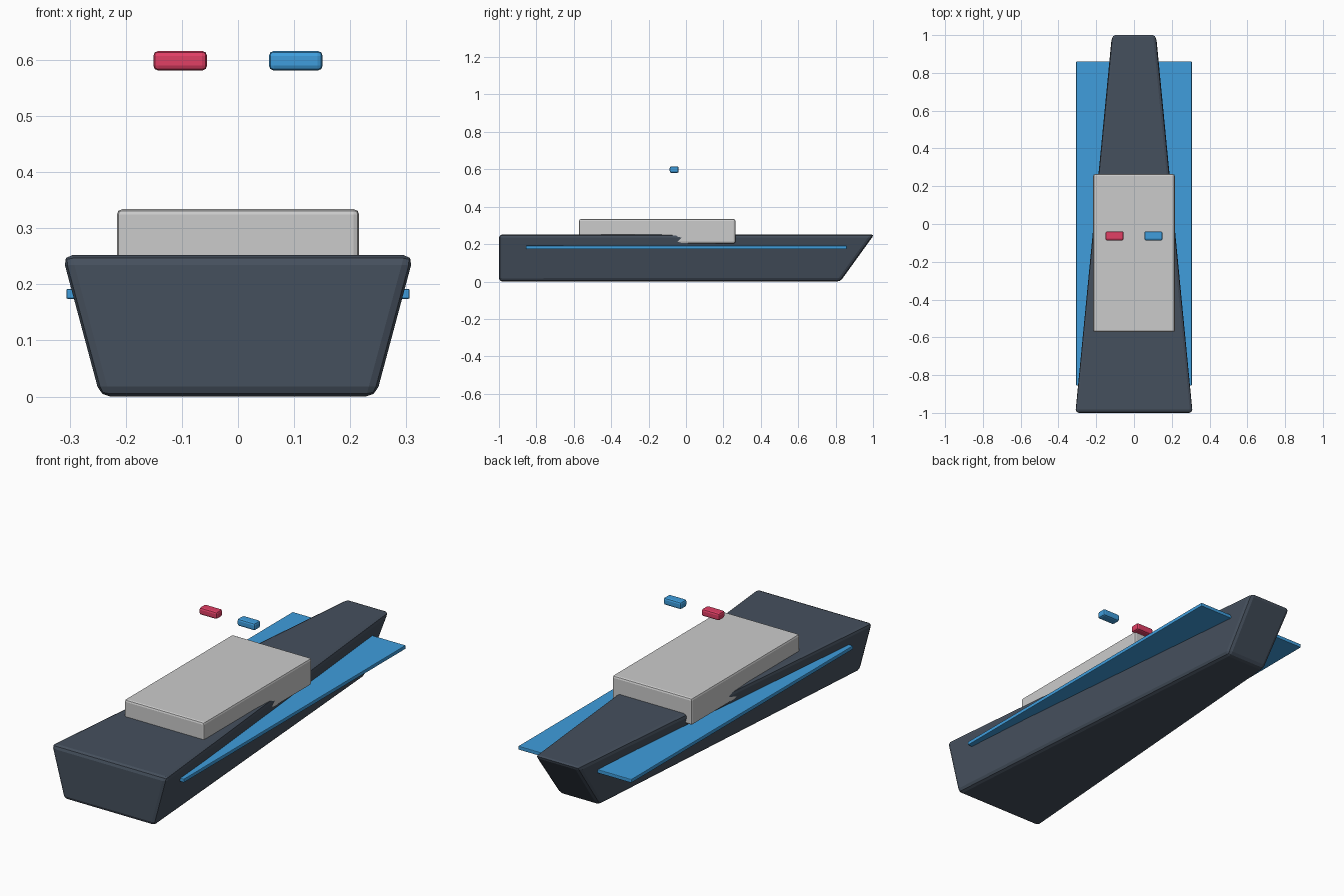
import bpy
import bmesh

if "Cube" in bpy.data.objects:
    bpy.data.objects.remove(bpy.data.objects["Cube"])


def material(name, color):
    mat = bpy.data.materials.new(name)
    mat.diffuse_color = (*color, 1)
    mat.use_nodes = True
    mat.node_tree.nodes["Principled BSDF"].inputs["Base Color"].default_value = mat.diffuse_color
    return mat


def box(name, low, high, bevel, mat=None, shape=None):
    """Bevelled box between two corners; shape may move each corner."""
    mesh = bpy.data.meshes.new(name)
    bm = bmesh.new()
    bmesh.ops.create_cube(bm, size=2)
    for v in bm.verts:
        if shape:
            v.co = shape(*v.co)
        else:
            v.co = [h if c > 0 else l for c, l, h in zip(v.co, low, high)]
    bmesh.ops.bevel(bm, geom=bm.edges[:], offset=bevel, segments=2,
                    profile=0.5, affect='EDGES')
    bmesh.ops.recalc_face_normals(bm, faces=bm.faces[:])
    bm.to_mesh(mesh)
    bm.free()
    if mat:
        mesh.materials.append(mat)
    obj = bpy.data.objects.new(name, mesh)
    bpy.context.collection.objects.link(obj)
    return obj


def hull_corner(sx, sy, sz):
    # Narrow raked bow, wide flat stern, sides leaning in towards the keel
    if sy > 0:
        half, y = (0.118, 1.007) if sz > 0 else (0.112, 0.825)
    else:
        half, y = (0.315, -1.0) if sz > 0 else (0.247, -1.0)
    return (sx * half, y, 0.252 if sz > 0 else 0.0)


navy = material("navy", (0.06, 0.08, 0.11))
blue = material("blue", (0.05, 0.34, 0.72))
red = material("red", (0.75, 0.05, 0.13))

# Hull
box("hull", None, None, 0.018, navy, hull_corner)
# Waterline stripe slab passing through the hull
box("side_stripe", (-0.306, -0.855, 0.174), (0.306, 0.86, 0.192), 0.003, blue)
# Cabin
box("cabin", (-0.216, -0.572, 0.203), (0.216, 0.264, 0.334), 0.01)
# Beacon lights
for name, x, mat in (("red_light", -0.103, red), ("blue_light", 0.103, blue)):
    box(name, (x - 0.048, -0.087, 0.581), (x + 0.048, -0.039, 0.616), 0.009, mat)
